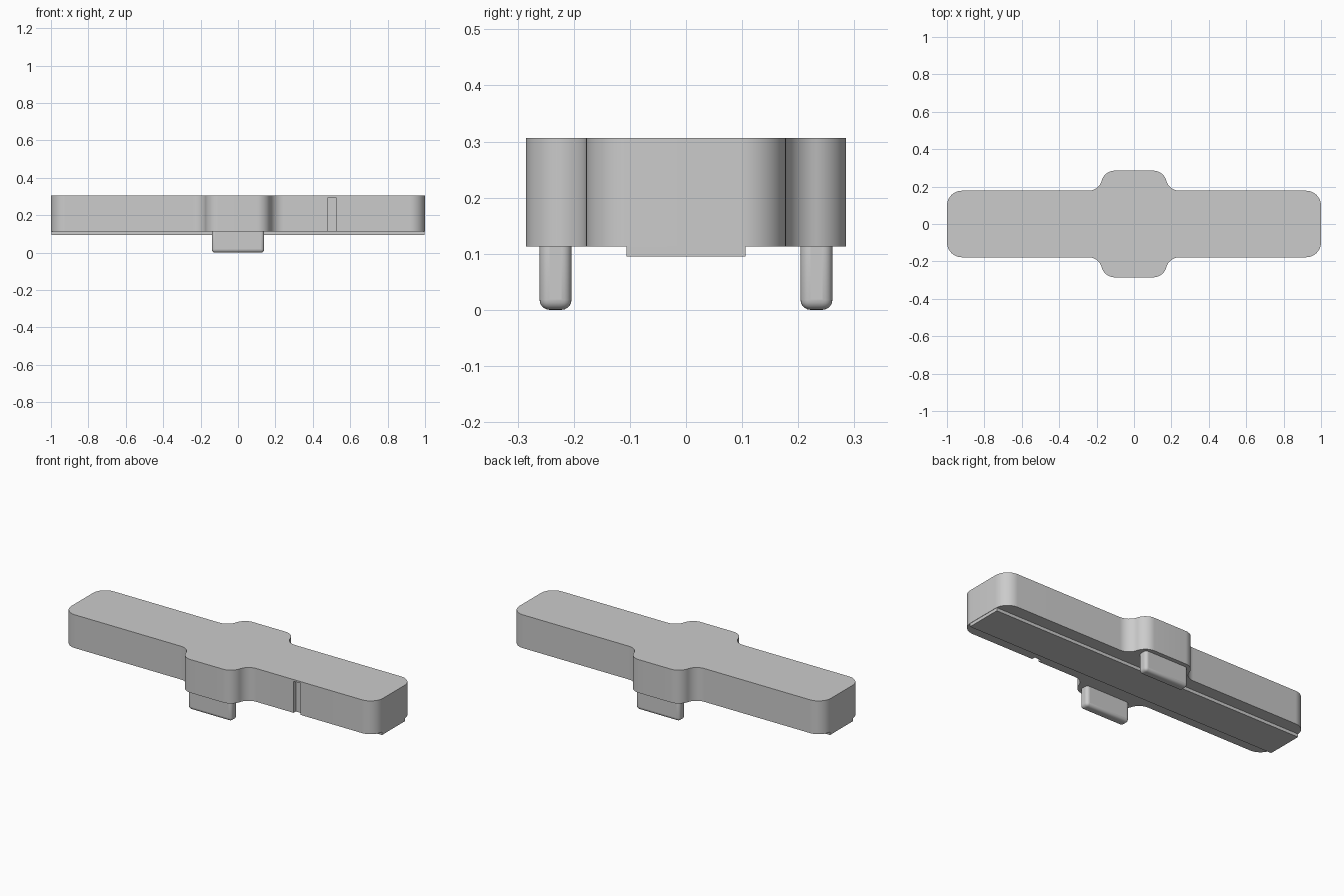
import bpy
import bmesh
from math import cos, sin, radians

cube = bpy.data.objects.get("Cube")
if cube:
    bpy.data.objects.remove(cube, do_unlink=True)

grey = bpy.data.materials.new("plain grey")
colour = (0.6, 0.6, 0.6, 1)
grey.diffuse_color = colour
grey.use_nodes = True
grey.node_tree.nodes["Principled BSDF"].inputs["Base Color"].default_value = colour


def finish(name, bm):
    bmesh.ops.recalc_face_normals(bm, faces=bm.faces)
    mesh = bpy.data.meshes.new(name)
    bm.to_mesh(mesh)
    bm.free()
    mesh.materials.append(grey)
    obj = bpy.data.objects.new(name, mesh)
    bpy.context.collection.objects.link(obj)
    return obj


def box(name, x, y, z):
    """Box from three (low, high) ranges."""
    bm = bmesh.new()
    bmesh.ops.create_cube(bm, size=1)
    for v in bm.verts:
        v.co = [lo + (c + 0.5) * (hi - lo) for c, (lo, hi) in zip(v.co, (x, y, z))]
    return finish(name, bm)


def arc(cx, cy, r, start, end, steps=12):
    angles = [radians(start + (end - start) * i / steps) for i in range(steps + 1)]
    return [(cx + r * cos(a), cy + r * sin(a)) for a in angles]


def smooth(obj):
    bpy.ops.object.select_all(action="DESELECT")
    obj.select_set(True)
    bpy.context.view_layer.objects.active = obj
    bpy.ops.object.shade_smooth_by_angle(angle=radians(35))


BASE, TOP = 0.113, 0.306
ARM, BUMP = 0.178, 0.285      # half depths of the arms and the middle
CORNER, SWEEP = 0.08, 0.0725

# Body: one quarter of the outline mirrored around, then extruded
quarter = arc(1 - CORNER, ARM - CORNER, CORNER, 0, 90)
quarter += arc(0.243, ARM + SWEEP, SWEEP, 270, 195)
quarter += arc(0.103, BUMP - SWEEP, SWEEP, 15, 90)[1:]
half = quarter + [(-x, y) for x, y in reversed(quarter)]
outline = half + [(-x, -y) for x, y in half]

bm = bmesh.new()
face = bm.faces.new([bm.verts.new((x, y, BASE)) for x, y in outline])
lifted = bmesh.ops.extrude_face_region(bm, geom=[face], use_keep_orig=True)["geom"]
bmesh.ops.translate(bm, vec=(0, 0, TOP - BASE),
                    verts=[g for g in lifted if isinstance(g, bmesh.types.BMVert)])
body = finish("body", bm)

# Shallow slot in the front, open at the bottom
cutter = box("slot_cutter", (0.482, 0.525), (-0.25, -ARM + 0.02), (0.05, 0.296))
cut = body.modifiers.new("slot", "BOOLEAN")
cut.operation = "DIFFERENCE"
cut.solver = "EXACT"
cut.object = cutter
bpy.ops.object.select_all(action="DESELECT")
body.select_set(True)
bpy.context.view_layer.objects.active = body
bpy.ops.object.modifier_apply(modifier=cut.name)
bpy.data.objects.remove(cutter, do_unlink=True)
smooth(body)

# Raised strip along the underside
box("bottom_strip", (-0.998, 0.998), (-0.106, 0.106), (0.095, BASE + 0.01))

# Rounded tabs below the middle
for name, side in (("front_tab", -1), ("back_tab", 1)):
    tab = box(name, (-0.14, 0.14), sorted((side * 0.204, side * 0.261)), (0, BASE + 0.03))
    bevel = tab.modifiers.new("rounding", "BEVEL")
    bevel.width = 0.018
    bevel.segments = 5
    smooth(tab)
